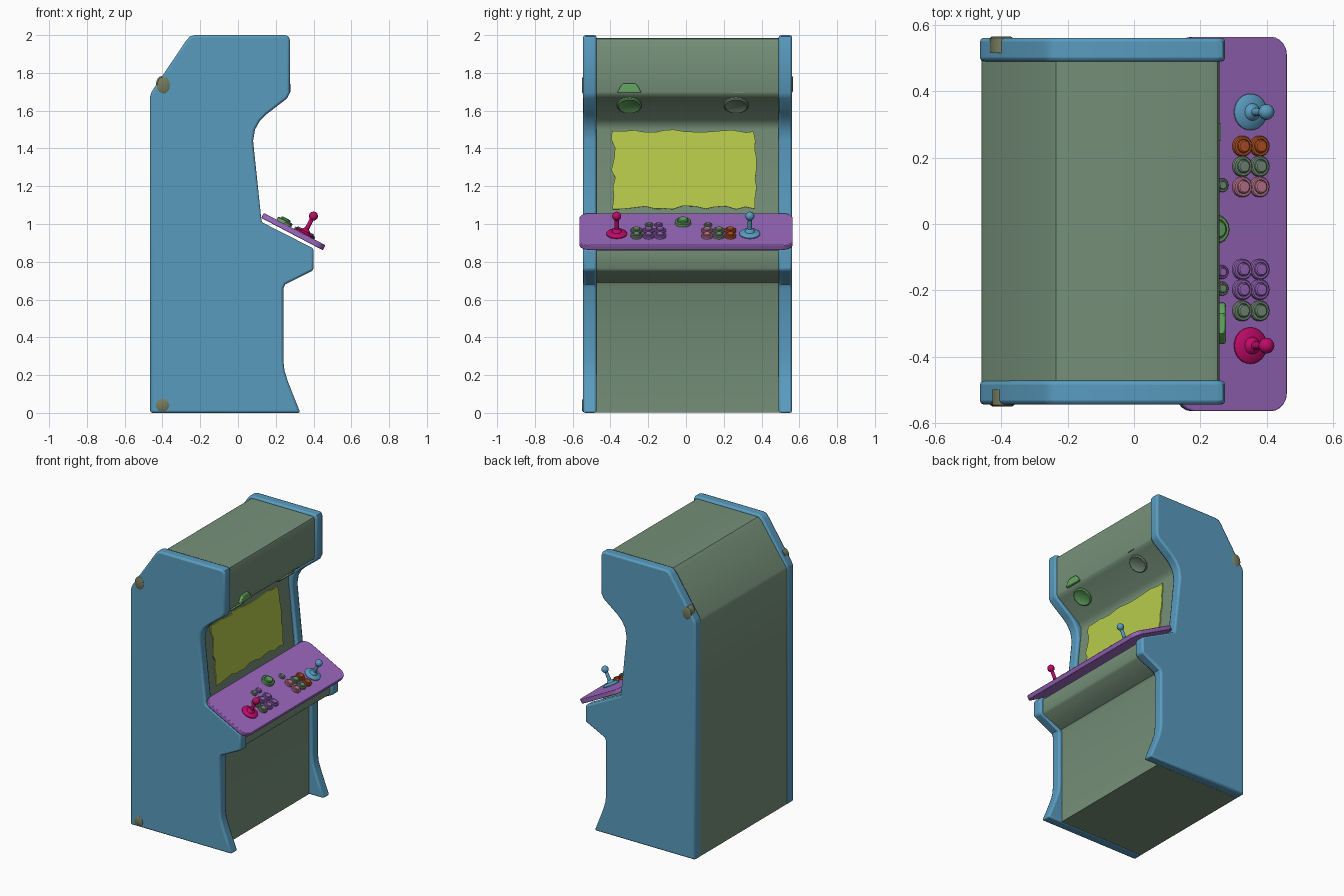
import bpy, bmesh, math, random
from mathutils import Matrix, Vector

random.seed(4)
cube = bpy.data.objects.get("Cube")
if cube:
    bpy.data.objects.remove(cube)


def material(name, r, g, b):
    m = bpy.data.materials.new(name)
    m.use_nodes = True
    m.diffuse_color = (r, g, b, 1)
    m.node_tree.nodes["Principled BSDF"].inputs["Base Color"].default_value = (r, g, b, 1)
    return m


BLUE = material("panel blue", 0.1, 0.33, 0.52)
SAGE = material("sage green", 0.18, 0.28, 0.19)
LIME = material("screen lime", 0.48, 0.6, 0.07)
PURPLE = material("purple", 0.33, 0.14, 0.52)
MAGENTA = material("magenta", 0.52, 0.003, 0.14)
ORANGE = material("burnt orange", 0.48, 0.09, 0.02)
PINK = material("dusty pink", 0.55, 0.2, 0.3)
GREEN = material("bright green", 0.13, 0.38, 0.12)
OLIVE = material("olive", 0.18, 0.2, 0.11)


def finish(name, bm, mat, matrix=Matrix(), bevel=0, limit=50):
    bmesh.ops.recalc_face_normals(bm, faces=bm.faces)
    mesh = bpy.data.meshes.new(name)
    bm.to_mesh(mesh)
    bm.free()
    mesh.materials.append(mat)
    ob = bpy.data.objects.new(name, mesh)
    bpy.context.collection.objects.link(ob)
    ob.matrix_world = matrix
    if bevel:
        mod = ob.modifiers.new("Bevel", "BEVEL")
        mod.width, mod.segments = bevel, 2
        mod.limit_method, mod.angle_limit = "ANGLE", math.radians(limit)
    bpy.ops.object.select_all(action="DESELECT")
    ob.select_set(True)
    bpy.context.view_layer.objects.active = ob
    bpy.ops.object.shade_smooth_by_angle(angle=math.radians(35))
    return ob


def extrude(name, outline, vector, mat, matrix=Matrix(), bevel=0):
    """Solid made by pushing a closed outline along a vector."""
    bm = bmesh.new()
    face = bm.faces.new([bm.verts.new(p) for p in outline])
    out = bmesh.ops.extrude_face_region(bm, geom=[face])
    moved = [v for v in out["geom"] if isinstance(v, bmesh.types.BMVert)]
    bmesh.ops.translate(bm, verts=moved, vec=vector)
    return finish(name, bm, mat, matrix, bevel)


def lathe(name, profile, mat, matrix, steps=24):
    """Round part turned about local z from (radius, height) points."""
    bm = bmesh.new()
    verts = [bm.verts.new((r, 0, h)) for r, h in profile]
    edges = [bm.edges.new(pair) for pair in zip(verts, verts[1:])]
    bmesh.ops.spin(bm, geom=verts + edges, cent=(0, 0, 0), axis=(0, 0, 1),
                   angle=math.tau, steps=steps, use_duplicate=False)
    bmesh.ops.remove_doubles(bm, verts=bm.verts, dist=0.0001)
    return finish(name, bm, mat, matrix)


# Side panels
side = [(-0.465, 0), (0.33, 0), (0.29, 0.1), (0.263, 0.17), (0.246, 0.225), (0.24, 0.28),
        (0.24, 0.66), (0.25, 0.68), (0.4, 0.755), (0.4, 0.87), (0.125, 1.01), (0.08, 1.44),
        (0.09, 1.5), (0.115, 1.545), (0.15, 1.58), (0.26, 1.665), (0.275, 1.695),
        (0.275, 1.975), (0.268, 1.993), (0.25, 2), (-0.23, 2), (-0.255, 1.993),
        (-0.275, 1.97), (-0.457, 1.7), (-0.465, 1.675)]
for label, y in (("right", -0.545), ("left", 0.49)):
    extrude(label + "_side_panel", [(x, y, z) for x, z in side], (0, 0.072, 0), BLUE, bevel=0.012)

# Cabinet body between the panels
body = [(-0.46, 0.003), (0.215, 0.003), (0.215, 0.67), (0.225, 0.69), (0.37, 0.75), (0.38, 0.765),
        (0.38, 0.86), (0.102, 1.0), (0.052, 1.5), (0.056, 1.525), (0.075, 1.55), (0.235, 1.67),
        (0.253, 1.685), (0.258, 1.7), (0.258, 1.965), (0.252, 1.98), (0.238, 1.985),
        (-0.235, 1.985), (-0.26, 1.965), (-0.452, 1.69), (-0.46, 1.67)]
extrude("cabinet_body", [(x, -0.49, z) for x, z in body], (0, 0.995, 0), SAGE)

# Screen plate with a ragged border, lying on the tilted face
tilt = Matrix.Translation((0.0745, -0.01, 1.29)) @ Matrix.Rotation(math.atan2(-0.05, 0.5), 4, "Y")
corners = [Vector(c) for c in ((0, -0.375, -0.205), (0, 0.375, -0.205), (0, 0.375, 0.205), (0, -0.375, 0.205))]
ragged = []
for i, a in enumerate(corners):
    b = corners[(i + 1) % 4]
    count = 14 if i % 2 == 0 else 8
    for k in range(count):
        jitter = Vector((0, random.uniform(-0.011, 0.011), random.uniform(-0.011, 0.011)))
        ragged.append(a.lerp(b, k / count) + jitter)
extrude("screen", ragged, (0.007, 0, 0), LIME, tilt)

# Control deck: local x runs down the slope, local z is its normal
deck = Matrix.Translation((0.3, 0, 0.973)) @ Matrix.Rotation(math.atan2(0.17, 0.325), 4, "Y")
rounded = []
for sx, sy, start in ((1, 1, 0), (-1, 1, 90), (-1, -1, 180), (1, -1, 270)):
    for k in range(6):
        t = math.radians(start + 18 * k)
        rounded.append((sx * 0.129 + 0.055 * math.cos(t), sy * 0.51 + 0.055 * math.sin(t), 0))
extrude("control_deck", rounded, (0, 0, -0.03), PURPLE, deck, bevel=0.004)


def on_deck(x, y):
    return deck @ Matrix.Translation(((x - 0.3) / math.cos(math.atan2(0.17, 0.325)), y, 0))


# Joysticks: dished base, shaft and ball in one turned profile
stick = [(0, -0.003), (0.055, -0.003), (0.055, 0.005), (0.046, 0.012), (0.026, 0.016), (0.02, 0.026),
         (0.012, 0.032), (0.011, 0.085)]
for k in range(1, 9):
    t = math.radians(-65 + 155 * k / 8)
    stick.append((0.024 * math.cos(t), 0.107 + 0.024 * math.sin(t)))
stick[-1] = (0, 0.131)
for label, y, mat in (("right", -0.367, MAGENTA), ("left", 0.338, BLUE)):
    lathe(label + "_joystick", stick, mat, on_deck(0.35, y))


# Push buttons
def button(name, x, y, r, mat):
    shape = [(0, -0.003), (1, -0.003), (1, 0.35), (0.9, 0.45), (0.72, 0.45), (0.68, 0.36),
             (0.64, 0.36), (0.64, 0.6), (0.52, 0.7), (0, 0.72)]
    lathe(name, [(a * r, h * r) for a, h in shape], mat, on_deck(x, y), 20)


rows = ((0.235, ORANGE), (0.174, SAGE), (0.112, PINK), (-0.137, PURPLE), (-0.198, PURPLE), (-0.262, SAGE))
for i, (y, mat) in enumerate(rows):
    for j, x in enumerate((0.324, 0.376)):
        button(f"play_button_{i}_{j}", x, y, 0.031, mat)
for i, (y, mat) in enumerate(((0.117, SAGE), (-0.145, PURPLE), (-0.195, SAGE))):
    button(f"small_button_{i}", 0.263, y, 0.021, mat)
button("start_button", 0.243, -0.016, 0.043, GREEN)

# Round speakers under the marquee
slope = Matrix.Rotation(math.pi - math.atan2(0.16, 0.12) + math.radians(16.3), 4, "Y")
for label, y, mat in (("right", -0.3, GREEN), ("left", 0.265, SAGE)):
    lathe(label + "_speaker", [(0, -0.01), (0.065, -0.01), (0.065, 0.008), (0.058, 0.013),
                               (0.052, 0.009), (0, 0.009)], mat,
          Matrix.Translation((0.185, y, 1.632)) @ slope, 28)

# Small lamp tabs on the marquee front
extrude("right_marquee_tab", [(0.25, -0.365, 1.695), (0.25, -0.235, 1.695), (0.25, -0.255, 1.73),
                              (0.25, -0.27, 1.745), (0.25, -0.33, 1.745), (0.25, -0.345, 1.73)],
        (0.027, 0, 0), GREEN, bevel=0.006)
extrude("left_marquee_tab", [(0.25, 0.25, 1.693), (0.25, 0.305, 1.693), (0.25, 0.305, 1.7),
                             (0.25, 0.25, 1.7)], (0.012, 0, 0), SAGE)

# Bolt heads on the sides
bolts = (("upper_right_bolt", -0.395, -0.5, 1.735, 1.3, 1), ("lower_right_bolt", -0.4, -0.5, 0.04, 1, 1),
         ("upper_left_bolt", -0.4, 0.516, 1.74, 1.3, -1))
for name, x, y, z, stretch, sign in bolts:
    place = (Matrix.Translation((x, y, z)) @ Matrix.Diagonal((1, 1, stretch, 1))
             @ Matrix.Rotation(sign * math.pi / 2, 4, "X"))
    lathe(name, [(0, 0), (0.034, 0), (0.034, 0.046), (0.028, 0.05), (0, 0.05)], OLIVE, place, 16)
